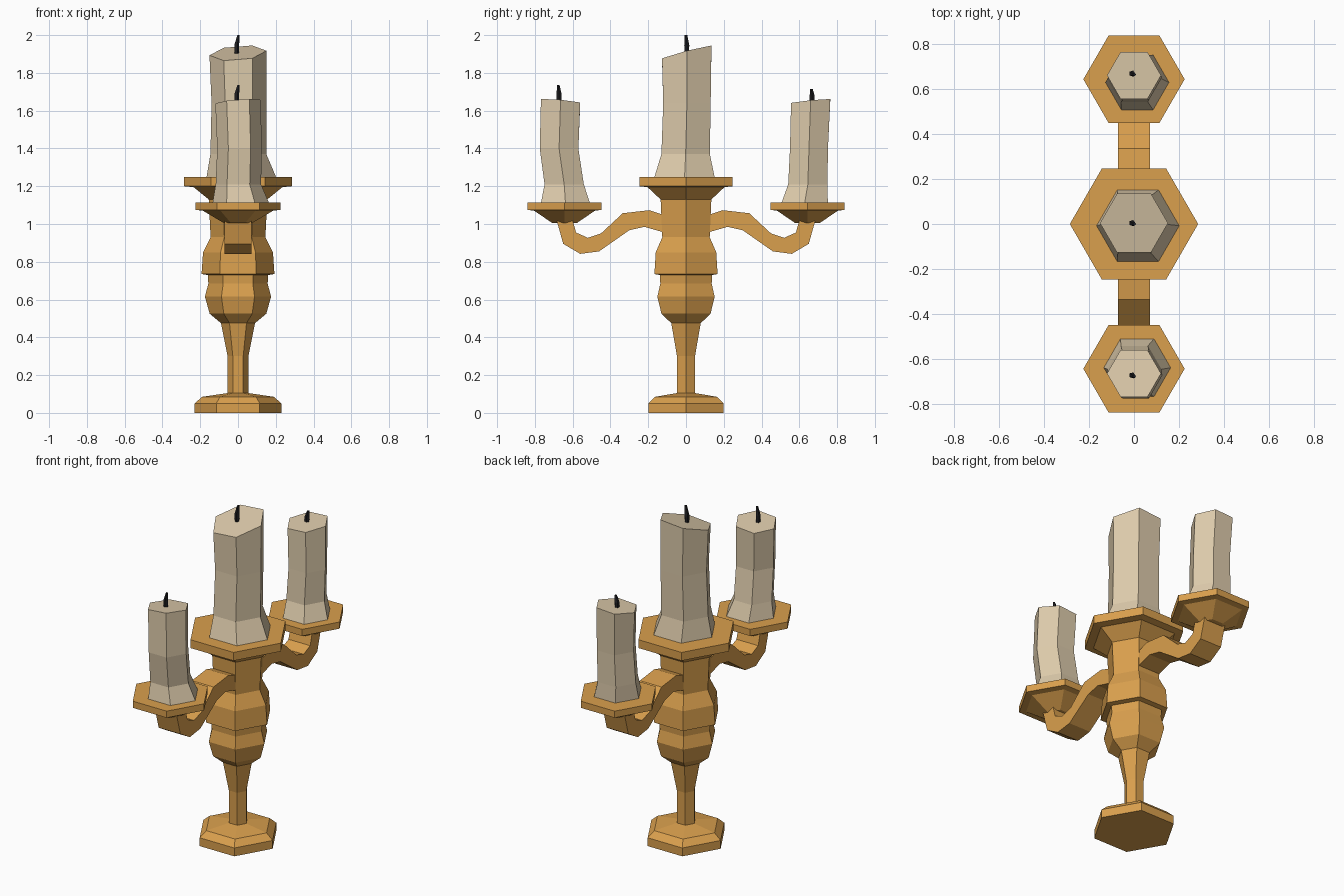
import bpy, math
from mathutils import Vector

if "Cube" in bpy.data.objects:
    bpy.data.objects.remove(bpy.data.objects["Cube"])


def material(name, rgb):
    m = bpy.data.materials.new(name)
    m.diffuse_color = (*rgb, 1)
    m.use_nodes = True
    m.node_tree.nodes["Principled BSDF"].inputs["Base Color"].default_value = m.diffuse_color
    return m


GOLD = material("gold", (0.70, 0.35, 0.075))
WAX = material("wax", (0.73, 0.60, 0.41))
BLACK = material("black", (0.012, 0.012, 0.014))


def add_mesh(name, verts, faces, mat):
    me = bpy.data.meshes.new(name)
    me.from_pydata(verts, [], faces)
    me.materials.append(mat)
    ob = bpy.data.objects.new(name, me)
    bpy.context.collection.objects.link(ob)
    return ob


def loft(name, rings, mat, n=6):
    """Stack of n-sided rings: (x, y, z, radius), optionally with x and y slope."""
    verts, faces = [], []
    for x, y, z, r, *slope in rings:
        sx, sy = slope or (0, 0)
        for i in range(n):
            a = math.tau * i / n
            dx, dy = r * math.cos(a), r * math.sin(a)
            verts.append((x + dx, y + dy, z + sx * dx + sy * dy))
    for k in range(len(rings) - 1):
        for i in range(n):
            j = (i + 1) % n
            faces.append((k * n + i, k * n + j, (k + 1) * n + j, (k + 1) * n + i))
    faces.append(tuple(reversed(range(n))))
    faces.append(tuple(range(len(verts) - n, len(verts))))
    return add_mesh(name, verts, faces, mat)


def turned(name, y, profile):
    return loft(name, [(0, y, z, r) for r, z in profile], GOLD)


def wick(name, y, z, h):
    loft(name, [(-0.008, y, z - 0.02, 0.013), (-0.008, y, z + h * 0.45, 0.014),
                (0.002, y - 0.004, z + h, 0.007)], BLACK, 5)


# turned hexagonal column with central drip plate
turned("column", 0, [
    (0.23, 0), (0.23, 0.05), (0.19, 0.085), (0.055, 0.105), (0.055, 0.30),
    (0.09, 0.475), (0.15, 0.525), (0.175, 0.615), (0.157, 0.685),
    (0.16, 0.73), (0.193, 0.735), (0.185, 0.85), (0.145, 0.93),
    (0.155, 1.13), (0.235, 1.195), (0.285, 1.2), (0.285, 1.25)])

# arm centre line in the y-z plane, as upper / lower edge pairs
UPPER = [(0.08, 1.035), (0.195, 1.073), (0.335, 1.057), (0.45, 0.95),
         (0.52, 0.927), (0.582, 0.955), (0.60, 1.02)]
LOWER = [(0.08, 0.945), (0.22, 0.985), (0.30, 0.967), (0.46, 0.855),
         (0.56, 0.842), (0.65, 0.895), (0.685, 1.02)]


def arm(name, side):
    verts, faces = [], []
    for (yu, zu), (yl, zl) in zip(UPPER, LOWER):
        verts += [(-0.072, side * yu, zu), (0.072, side * yu, zu),
                  (0.072, side * yl, zl), (-0.072, side * yl, zl)]
    for k in range(0, len(verts) - 4, 4):
        for i in range(4):
            j = (i + 1) % 4
            f = (k + i, k + 4 + i, k + 4 + j, k + j)
            faces.append(f if side > 0 else f[::-1])
    end = len(verts) - 4
    for f in ((0, 1, 2, 3), (end + 3, end + 2, end + 1, end)):
        faces.append(f if side > 0 else f[::-1])
    add_mesh(name, verts, faces, GOLD)


# two arms with drip plates
for label, s in (("front", -1), ("back", 1)):
    arm(label + "_arm", s)
    turned(label + "_plate", s * 0.643, [
        (0.075, 1.005), (0.185, 1.07), (0.225, 1.075), (0.225, 1.115)])

# leaning hexagonal candles with slanted tops
loft("centre_candle", [
    (0.018, -0.008, 1.245, 0.185), (0.002, -0.002, 1.37, 0.148),
    (0.005, 0.005, 1.64, 0.145), (0.0, 0.004, 1.905, 0.151, 0.08, 0.26)], WAX)
loft("front_candle", [
    (0.015, -0.638, 1.11, 0.15), (0.002, -0.645, 1.21, 0.12),
    (0.008, -0.672, 1.40, 0.118), (0.0, -0.664, 1.648, 0.12, 0.08, -0.09)], WAX)
loft("back_candle", [
    (0.015, 0.628, 1.11, 0.142), (0.002, 0.645, 1.21, 0.12),
    (0.008, 0.651, 1.40, 0.116), (0.0, 0.660, 1.648, 0.12, 0.06, 0.10)], WAX)

wick("centre_wick", 0.004, 1.905, 0.095)
wick("front_wick", -0.672, 1.648, 0.087)
wick("back_wick", 0.668, 1.648, 0.067)
